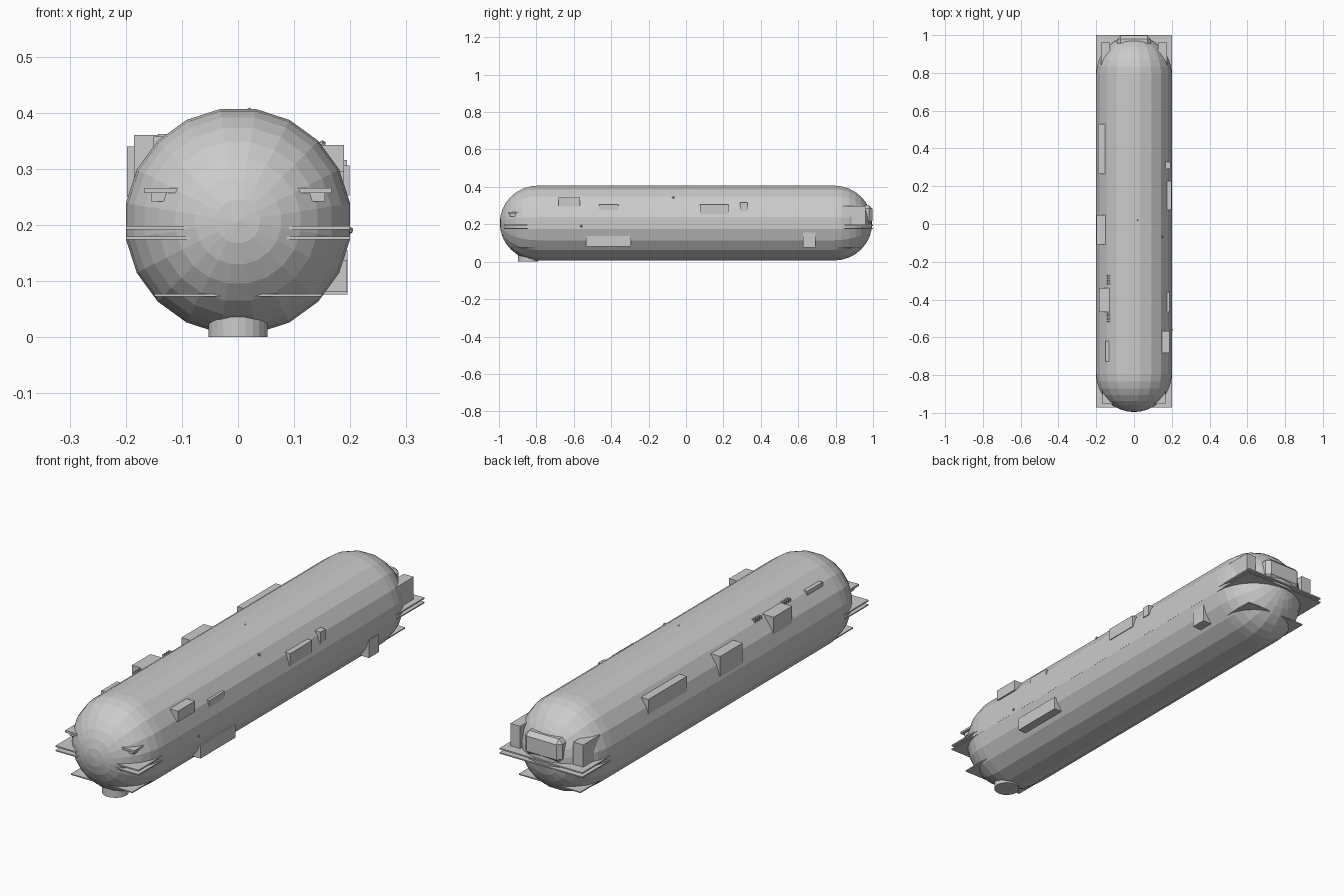
import bpy, bmesh, math
from mathutils import Matrix

if "Cube" in bpy.data.objects:
    bpy.data.objects.remove(bpy.data.objects["Cube"])

R, CZ, CYL = 0.2025, 0.2065, 0.793   # hull radius, axis height, half straight length
SIDES, RINGS = 20, 8


def finish(name, bm):
    bmesh.ops.recalc_face_normals(bm, faces=bm.faces)
    me = bpy.data.meshes.new(name)
    bm.to_mesh(me)
    bm.free()
    ob = bpy.data.objects.new(name, me)
    bpy.context.collection.objects.link(ob)
    return ob


def box(name, x, y, z, bevel=0):
    bm = bmesh.new()
    mid = [(a + b) / 2 for a, b in (x, y, z)]
    size = [b - a for a, b in (x, y, z)]
    bmesh.ops.create_cube(bm, size=1, matrix=Matrix.Translation(mid) @ Matrix.Diagonal((*size, 1)))
    ob = finish(name, bm)
    if bevel:
        m = ob.modifiers.new("chamfer", "BEVEL")
        m.width, m.segments = bevel, 1
    return ob


# Hull: capsule revolved around the y axis
profile = []
for k in range(1, RINGS + 1):
    a = math.pi / 2 * k / RINGS
    profile.append((-CYL - R * math.cos(a), R * math.sin(a)))
profile += [(-y, r) for y, r in reversed(profile)]
bm = bmesh.new()
rings = []
for y, r in profile:
    ring = []
    for i in range(SIDES):
        t = 2 * math.pi * (i + 0.5) / SIDES
        ring.append(bm.verts.new((r * math.sin(t), y, CZ + r * math.cos(t))))
    rings.append(ring)
for a, b in zip(rings, rings[1:]):
    for i in range(SIDES):
        j = (i + 1) % SIDES
        bm.faces.new((a[i], a[j], b[j], b[i]))
for ring, y in ((rings[0], -CYL - R), (rings[-1], CYL + R)):
    tip = bm.verts.new((0, y, CZ))
    for i in range(SIDES):
        bm.faces.new((ring[i], ring[(i + 1) % SIDES], tip))
finish("hull", bm)

# Horizontal deck plates running through the hull
box("upper_deck_plate", (-.2, .2), (-.972, 1.0), (.192, .198))
box("middle_deck_plate", (-.2, .2), (-.972, 1.0), (.174, .179))
box("lower_deck_plate", (-.149, .149), (-.94, .94), (.072, .077))

# Round foot under the nose
bm = bmesh.new()
bmesh.ops.create_cone(bm, cap_ends=True, segments=24, radius1=.053, radius2=.053, depth=.06,
                      matrix=Matrix.Translation((0, -.845, .03)))
finish("nose_foot", bm)

# Equipment boxes on the right flank
right = [((.145, .189), (-.683, -.567), (.295, .342)),
         ((.155, .188), (-.465, -.36), (.27, .305)),
         ((.15, .199), (.075, .227), (.252, .306)),
         ((.16, .194), (.29, .328), (.268, .316)),
         ((.12, .194), (-.535, -.295), (.08, .137)),
         ((.12, .195), (.625, .693), (.076, .155))]
for i, b in enumerate(right):
    box(f"right_flank_box_{i + 1}", *b)

# Equipment boxes on the left flank
left = [((-.19, -.147), (.265, .53), (.27, .335)),
        ((-.198, -.152), (-.108, .047), (.25, .34)),
        ((-.185, -.127), (-.467, -.34), (.285, .36)),
        ((-.151, -.128), (-.727, -.62), (.33, .357))]
for i, b in enumerate(left):
    box(f"left_flank_box_{i + 1}", *b)

# Small vent slats above the left boxes
for y0 in (-.32, -.52):
    for k in range(4):
        y = y0 + k * .014
        box("vent_slat", (-.143, -.11), (y, y + .007), (.34, .362))

# Nose sensors and tail side pods, mirrored
for s, side in ((1, "right"), (-1, "left")):
    def mx(a, b):
        return tuple(sorted((s * a, s * b)))
    box(f"{side}_nose_brow", mx(.10, .167), (-.953, -.87), (.257, .266))
    box(f"{side}_nose_sensor", mx(.12, .155), (-.94, -.87), (.242, .258))
    box(f"{side}_tail_pod", mx(.128, .176), (.84, .96), (.2, .297))

# Tail hatch
box("tail_hatch", (-.09, .09), (.9, .997), (.2, .302), bevel=.018)

# Small lamps
for p in ((.15, -.068, .344), (.02, .02, .402), (.199, -.56, .19)):
    bm = bmesh.new()
    bmesh.ops.create_icosphere(bm, subdivisions=1, radius=.007, matrix=Matrix.Translation(p))
    finish("lamp", bm)
